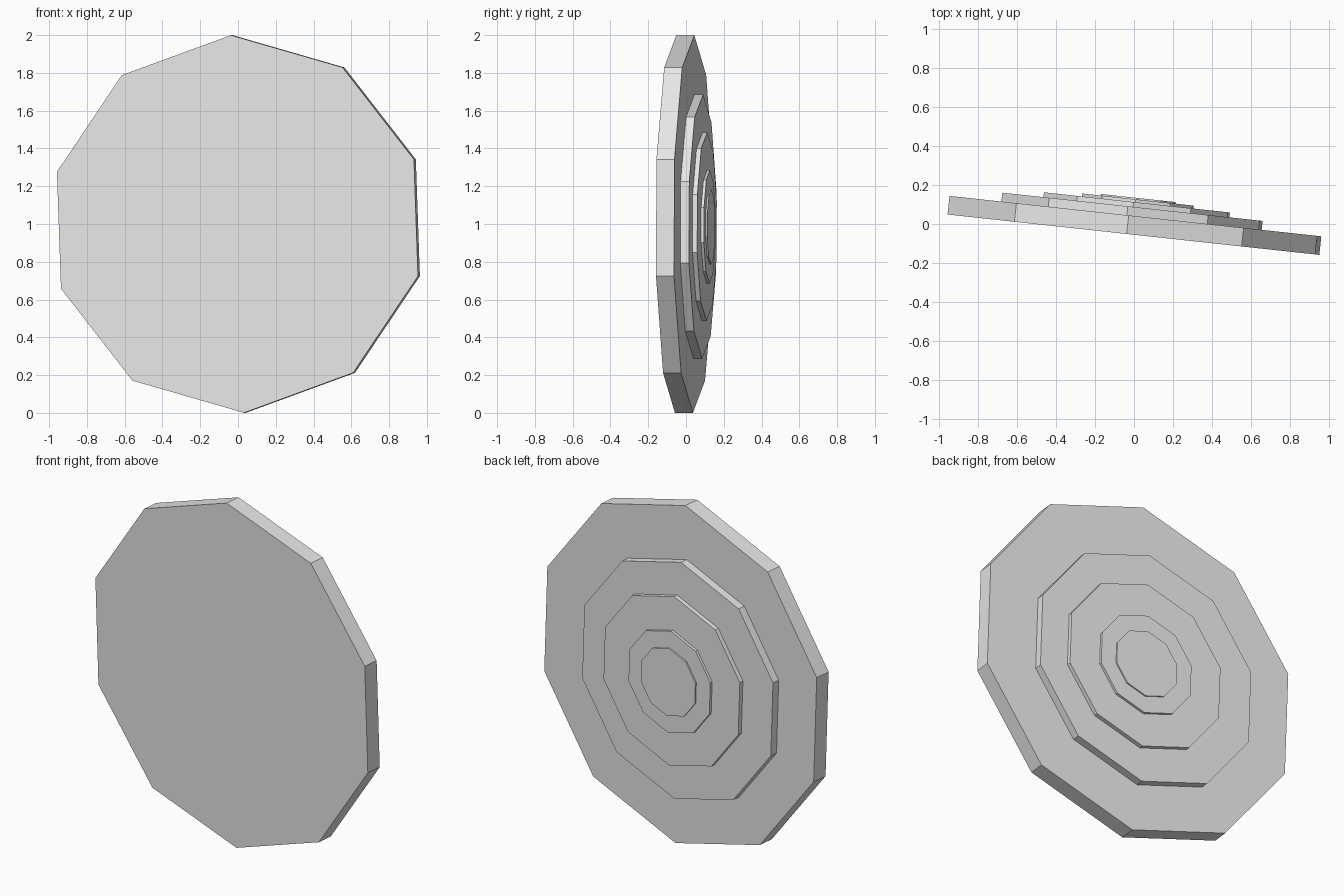
import bpy, bmesh, math
from mathutils import Matrix, Vector

cube = bpy.data.objects.get("Cube")
if cube:
    bpy.data.objects.remove(cube, do_unlink=True)

grey = bpy.data.materials.new("light_grey")
grey.use_nodes = True
colour = (0.8, 0.8, 0.8, 1)
grey.diffuse_color = colour
grey.node_tree.nodes["Principled BSDF"].inputs["Base Color"].default_value = colour

SIDES = 10
TURN = math.radians(20)
# Whole stack leans slightly about the vertical axis
PLACE = Matrix.Translation((-0.003, -0.055, 1)) @ Matrix.Rotation(math.radians(-6.2), 4, "Z")


def disc(name, radius, start, depth, dx=0, dz=0):
    """Ten-sided slab whose axis runs from front to back."""
    bm = bmesh.new()
    ring = []
    for i in range(SIDES):
        a = TURN + math.tau * i / SIDES
        ring.append(bm.verts.new((dx + radius * math.cos(a), start, dz + radius * math.sin(a))))
    front = bm.faces.new(ring)
    back = bmesh.ops.extrude_face_region(bm, geom=[front], use_keep_orig=True)["geom"]
    bmesh.ops.translate(bm, vec=Vector((0, depth, 0)),
                        verts=[v for v in back if isinstance(v, bmesh.types.BMVert)])
    bmesh.ops.recalc_face_normals(bm, faces=bm.faces)
    bm.transform(PLACE)
    mesh = bpy.data.meshes.new(name)
    bm.to_mesh(mesh)
    bm.free()
    mesh.materials.append(grey)
    obj = bpy.data.objects.new(name, mesh)
    bpy.context.collection.objects.link(obj)


# Tiers from the wide front plate to the small back cap:
# name, radius, depth, sideways and vertical offset
tiers = [
    ("base_plate", 1.0, 0.096, 0, 0),
    ("large_step", 0.7, 0.046, -0.02, -0.014),
    ("middle_step", 0.5, 0.025, 0, -0.014),
    ("small_step", 0.3, 0.015, 0.003, -0.015),
    ("centre_cap", 0.2, 0.008, 0.005, -0.015),
]
start = 0
for name, radius, depth, dx, dz in tiers:
    disc(name, radius, start, depth, dx, dz)
    start += depth
